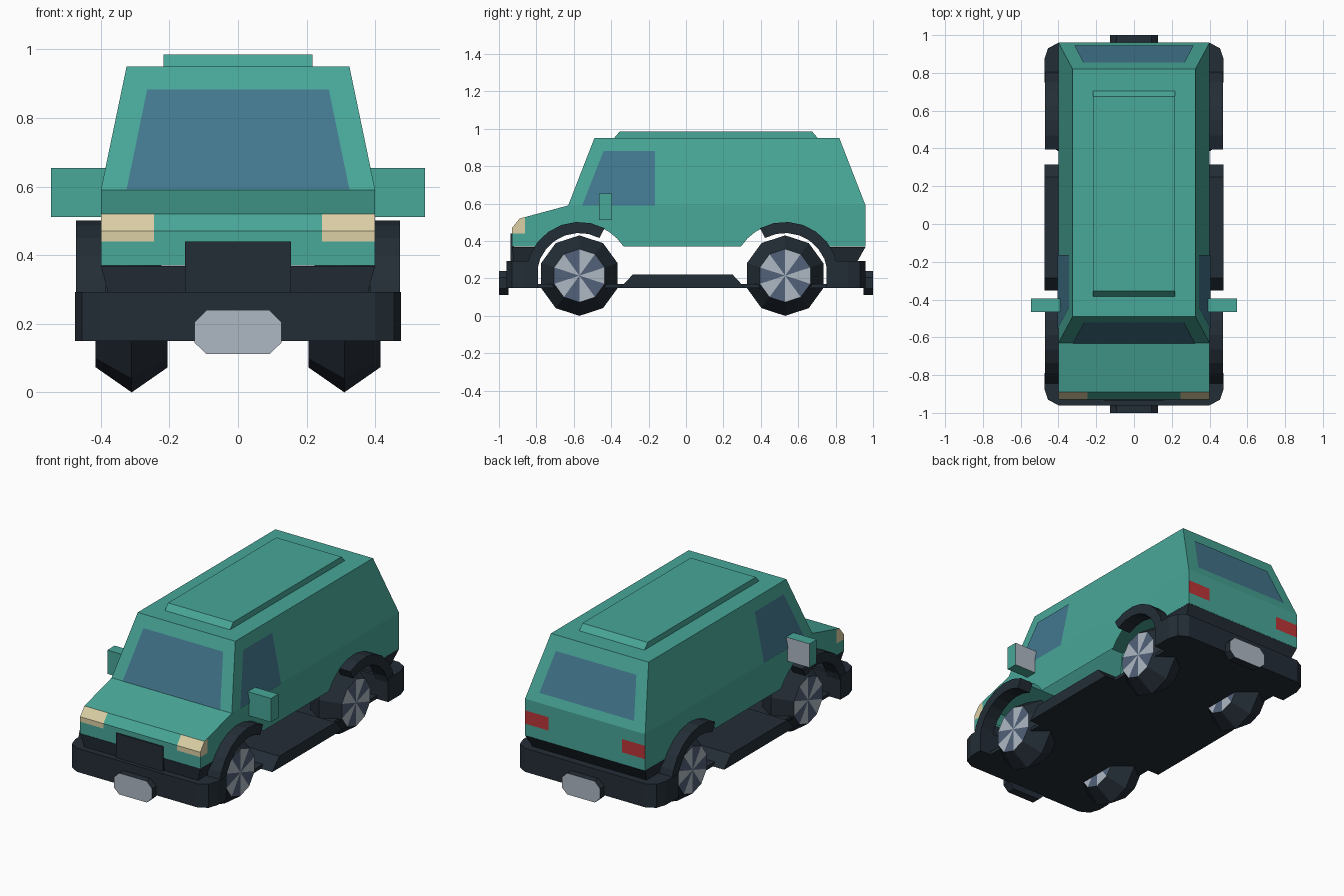
import bpy, bmesh, math
from mathutils import Vector

if "Cube" in bpy.data.objects:
    bpy.data.objects.remove(bpy.data.objects["Cube"])


def material(name, r, g, b):
    m = bpy.data.materials.new(name)
    m.use_nodes = True
    m.diffuse_color = (r, g, b, 1)
    m.node_tree.nodes["Principled BSDF"].inputs["Base Color"].default_value = (r, g, b, 1)
    return m


TEAL = material("teal paint", 0.065, 0.385, 0.315)
DARK = material("dark trim", 0.017, 0.026, 0.037)
GLASS = material("blue glass", 0.055, 0.185, 0.275)
SILVER = material("silver", 0.42, 0.48, 0.55)
SLATE = material("slate", 0.085, 0.12, 0.19)
CREAM = material("cream lamp", 0.72, 0.63, 0.38)
RED = material("red lamp", 0.50, 0.035, 0.04)


def finish(name, bm, mats):
    mesh = bpy.data.meshes.new(name)
    bm.to_mesh(mesh)
    bm.free()
    for m in mats:
        mesh.materials.append(m)
    ob = bpy.data.objects.new(name, mesh)
    bpy.context.collection.objects.link(ob)
    return ob


def prism(name, outline, axis, a, b, mats, rule=None):
    """Extrude a 2D outline from a to b along an axis; rule picks material by face."""
    place = {"x": lambda p, t: (t, p[0], p[1]),
             "y": lambda p, t: (p[0], t, p[1]),
             "z": lambda p, t: (p[0], p[1], t)}[axis]
    bm = bmesh.new()
    ends = [[bm.verts.new(place(p, t)) for p in outline] for t in (a, b)]
    n = len(outline)
    for ring in ends:
        bm.faces.new(ring)
    for i in range(n):
        j = (i + 1) % n
        bm.faces.new((ends[0][i], ends[0][j], ends[1][j], ends[1][i]))
    bmesh.ops.recalc_face_normals(bm, faces=bm.faces)
    if rule:
        for f in bm.faces:
            f.material_index = rule(f)
    return finish(name, bm, mats)


def rect(a, b, c, d):
    return [(a, c), (b, c), (b, d), (a, d)]


def arc(cy, r, start, end, steps):
    angles = [math.radians(start + (end - start) * i / steps) for i in range(steps + 1)]
    return [(cy + r * math.cos(t), HUB_Z + r * math.sin(t)) for t in angles]


HUB_Z, FRONT_Y, REAR_Y = 0.215, -0.57, 0.53
WAIST, ROOF = 0.59, 0.95
HALF, ROOF_HALF = 0.40, 0.325

# Body shell, open underneath, with wheel arches in both sides
bm = bmesh.new()
profile = [(-.93, .37), (-.93, .47), (-.89, .52), (-.63, WAIST),
           (-.49, ROOF), (.82, ROOF), (.96, WAIST), (.96, .37)]
sides = []
for s in (-1, 1):
    ring = [bm.verts.new((s * (ROOF_HALF if z == ROOF else HALF), y, z)) for y, z in profile]
    arches = [bm.verts.new((s * HALF, y, z)) for c in (REAR_Y, FRONT_Y)
              for y, z in arc(c, 0.283, 33.2, 146.8, 10)]
    bm.faces.new(ring[3:7])
    bm.faces.new(ring[:4] + ring[6:] + arches)
    sides.append(ring)
for i in range(len(profile) - 1):
    bm.faces.new((sides[0][i], sides[0][i + 1], sides[1][i + 1], sides[1][i]))
bmesh.ops.recalc_face_normals(bm, faces=bm.faces)
bmesh.ops.triangulate(bm, faces=bm.faces)
# Cut lamp borders into the shell, then colour by position
for co, no in (((.245, 0, 0), (1, 0, 0)), ((-.245, 0, 0), (1, 0, 0)),
               ((0, 0, .44), (0, 0, 1)), ((0, 0, .52), (0, 0, 1)),
               ((0, -.86, 0), (0, 1, 0))):
    bmesh.ops.bisect_plane(bm, geom=bm.verts[:] + bm.edges[:] + bm.faces[:],
                           plane_co=co, plane_no=no, dist=1e-5)
bm.normal_update()
for f in bm.faces:
    c = f.calc_center_median()
    if abs(c.x) > .245 and c.z > .44:
        if c.y < -.86 and abs(f.normal.z) < .9:
            f.material_index = 1
        elif c.z < .52 and c.y > .959:
            f.material_index = 2
finish("body_shell", bm, [TEAL, CREAM, RED])


# Windows: thin panes lying on the sloped upper panels (t runs waist to roof)
def pane(name, corners, normal):
    bm = bmesh.new()
    off = Vector(normal).normalized() * 0.004
    bm.faces.new([bm.verts.new(Vector(c) + off) for c in corners])
    bm.normal_update()
    if bm.faces[:][0].normal.dot(off) < 0:
        bmesh.ops.reverse_faces(bm, faces=bm.faces)
    finish(name, bm, [GLASS])


def at(t):
    return WAIST + (ROOF - WAIST) * t


def end_pane(name, base_y, direction, low, high):
    pts = [(x, base_y - direction * .14 * t, at(t))
           for x, t in ((-low[0], low[1]), (low[0], low[1]), (high[0], high[1]), (-high[0], high[1]))]
    pane(name, pts, (0, direction * .36, .14))


end_pane("windscreen", -.63, -1, (.325, 0), (.265, .81))
end_pane("rear_window", .96, 1, (.315, .14), (.268, .78))
for s, side in ((1, "left"), (-1, "right")):
    pts = [(s * (HALF - .075 * t), y, at(t))
           for y, t in ((-.555, 0), (-.165, 0), (-.165, .81), (-.44, .81))]
    pane(side + "_window", pts, (s * .36, 0, .075))

    # Door mirrors with silver glass facing back
    prism(side + "_mirror", rect(-.465, -.395, .512, .655), "x", s * .385, s * .545,
          [TEAL, SILVER], lambda f: int(f.normal.y > .9))

# Raised roof panel
prism("roof_panel", [(-.385, ROOF), (-.355, .985), (.675, .985), (.705, ROOF)],
      "x", -.217, .217, [TEAL])

# Bumpers, skirts and number plates at both ends
for name, d, tip, inner, body_end, tuck in (("front", -1, .96, .79, .93, .01),
                                            ("rear", 1, .96, .75, .96, .05)):
    plan = [(.475, d * inner), (.475, d * .87), (.455, d * .93), (.40, d * tip)]
    plan += [(-x, y) for x, y in reversed(plan)]
    prism(name + "_bumper", plan, "z", .15, .292, [DARK])
    skirt = prism(name + "_skirt", rect(-HALF, HALF, d * (inner + .02), d * body_end),
                  "z", .28, .369, [DARK])
    for v in skirt.data.vertices:
        if v.co.z < .3:
            v.co.x *= .94
            if abs(v.co.y) > .9:
                v.co.y -= d * tuck
    plate = [(.127, .145), (.127, .205), (.092, .24), (-.092, .24),
             (-.127, .205), (-.127, .145), (-.092, .112), (.092, .112)]
    prism(name + "_plate_block", plate, "y", d * .95, d * 1.0, [DARK, SILVER],
          lambda f, d=d: int(f.normal.y * d > .9))

# Grille
prism("grille", rect(-.155, .155, .29, .44), "y", -.937, -.92, [DARK])

# Floor and sill
prism("floor", rect(-HALF, HALF, -.80, .76), "z", .15, .17, [DARK])
prism("sill", [(-.352, .15), (-.285, .22), (.25, .22), (.315, .15)],
      "x", -.475, .475, [DARK])


# Wheel: faceted tyre with a middle ridge and discs of alternating wedges
def wheel(name, x, y):
    bm = bmesh.new()
    n = 10
    rings = []
    for dx, r in ((-.105, .142), (0, .215), (.105, .142)):
        rings.append([bm.verts.new((dx, r * math.sin(2 * math.pi * i / n),
                                    -r * math.cos(2 * math.pi * i / n))) for i in range(n)])
    hubs = [bm.verts.new((dx, 0, 0)) for dx in (-.105, .105)]
    for i in range(n):
        j = (i + 1) % n
        for a, b in zip(rings, rings[1:]):
            bm.faces.new((a[i], a[j], b[j], b[i]))
        for hub, ring in zip(hubs, (rings[0], rings[2])):
            bm.faces.new((hub, ring[i], ring[j])).material_index = 1 + i % 2
    bmesh.ops.recalc_face_normals(bm, faces=bm.faces)
    finish(name, bm, [DARK, SILVER, SLATE]).location = (x, y, HUB_Z)


# Wheels and arch flares
for end, cy, start, stop in (("front", FRONT_Y, 62, 188), ("rear", REAR_Y, 118, -8)):
    for side, s in (("left", 1), ("right", -1)):
        wheel(f"{end}_{side}_wheel", s * .31, cy)
        band = arc(cy, .287, start, stop, 8) + arc(cy, .228, stop, start, 8)
        prism(f"{end}_{side}_flare", band, "x", s * .385, s * .472, [DARK])
